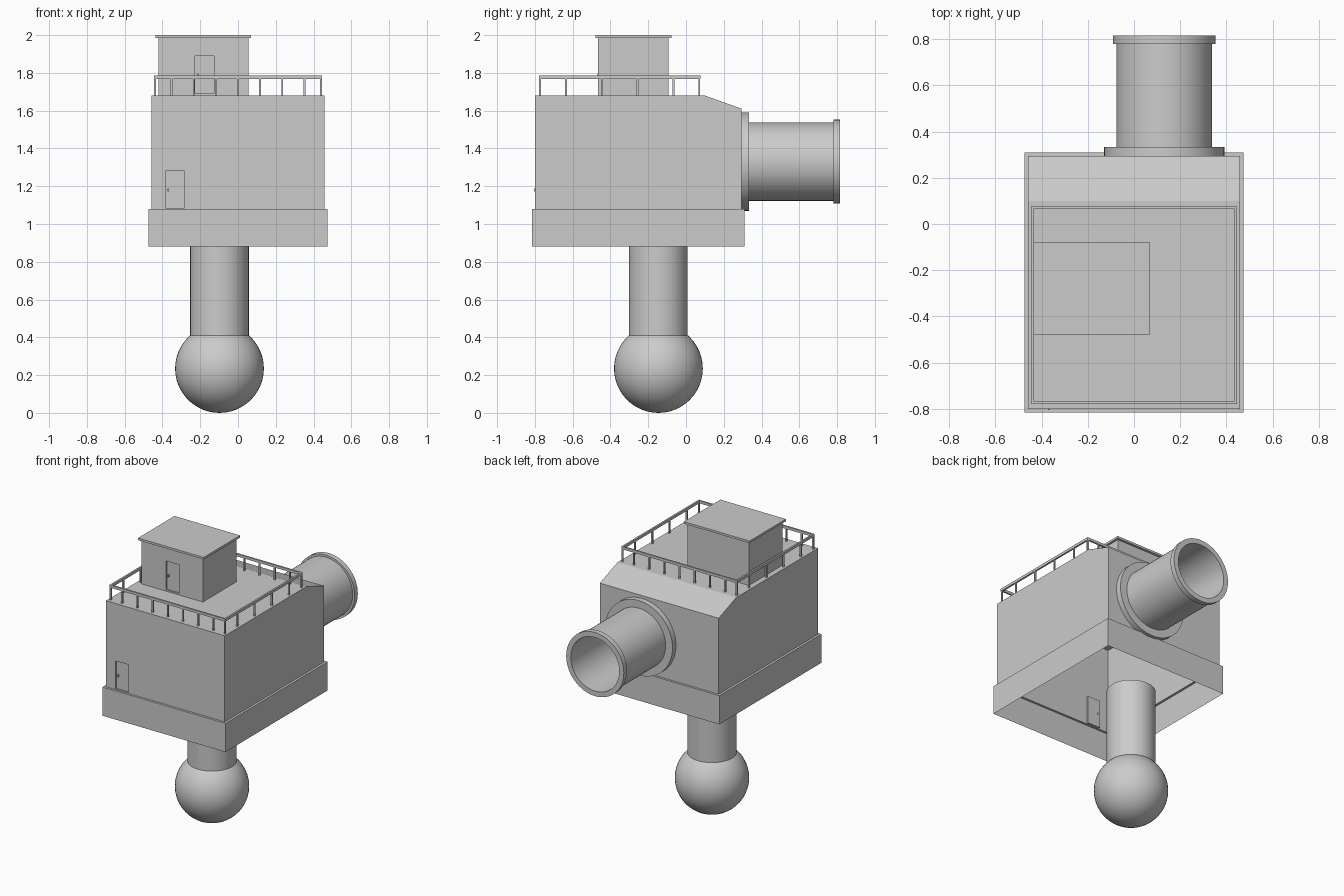
import bpy, bmesh, math
from mathutils import Vector

if "Cube" in bpy.data.objects:
    bpy.data.objects.remove(bpy.data.objects["Cube"])


def finish(name, bm, smooth=False, fix_normals=True):
    if fix_normals:
        bmesh.ops.recalc_face_normals(bm, faces=bm.faces[:])
    me = bpy.data.meshes.new(name)
    bm.to_mesh(me)
    bm.free()
    ob = bpy.data.objects.new(name, me)
    bpy.context.collection.objects.link(ob)
    if smooth:
        bpy.ops.object.select_all(action='DESELECT')
        ob.select_set(True)
        bpy.context.view_layer.objects.active = ob
        bpy.ops.object.shade_smooth_by_angle(angle=math.radians(35))
    return ob


def add_box(bm, lo, hi):
    lo, hi = Vector(lo), Vector(hi)
    res = bmesh.ops.create_cube(bm, size=1)
    for v in res['verts']:
        v.co = Vector((lo[i] + (v.co[i] + .5) * (hi[i] - lo[i]) for i in range(3)))


def prism(profile, x0, x1):
    """Closed solid from a y-z outline swept along x."""
    bm = bmesh.new()
    face = bm.faces.new([bm.verts.new((x0, y, z)) for y, z in profile])
    ext = bmesh.ops.extrude_face_region(bm, geom=[face], use_keep_orig=True)
    for v in [g for g in ext['geom'] if isinstance(g, bmesh.types.BMVert)]:
        v.co.x = x1
    bmesh.ops.recalc_face_normals(bm, faces=bm.faces[:])
    return bm


def remove_bottom(bm):
    bottom = [f for f in bm.faces if f.normal.z < -.9]
    bmesh.ops.delete(bm, geom=bottom, context='FACES')


def recess_door(bm, y, x0, x1, z0, z1, depth=.01):
    """Cut a door panel into the front wall and push it inward."""
    cuts = [((x0, 0, 0), (1, 0, 0)), ((x1, 0, 0), (1, 0, 0)),
            ((0, 0, z0), (0, 0, 1)), ((0, 0, z1), (0, 0, 1))]
    for co, no in cuts:
        bm.normal_update()
        front = [f for f in bm.faces if f.normal.y < -.9]
        geom = set(front)
        for f in front:
            geom.update(f.edges)
            geom.update(f.verts)
        bmesh.ops.bisect_plane(bm, geom=list(geom), plane_co=co, plane_no=no)
    mid = Vector(((x0 + x1) / 2, y, (z0 + z1) / 2))
    door = min(bm.faces, key=lambda f: (f.calc_center_median() - mid).length)
    ext = bmesh.ops.extrude_discrete_faces(bm, faces=[door])
    # discrete extrusion leaves only the moved panel and its side walls
    bmesh.ops.translate(bm, verts=ext['faces'][0].verts[:], vec=(0, depth, 0))


# main housing: open-bottomed shell with a sloped rear roof edge
bm = prism([(-.8, 1.08), (-.8, 1.68), (.1, 1.68), (.295, 1.61), (.295, 1.08)], -.458, .458)
remove_bottom(bm)
recess_door(bm, -.8, -.383, -.283, 1.085, 1.28)
finish("housing", bm, fix_normals=False)

# wider skirt: four walls plus a narrow ledge up to the housing
bm = bmesh.new()
rings = []
for hx, y0, y1, z in [(.474, -.815, .31, .88), (.474, -.815, .31, 1.08), (.458, -.8, .295, 1.08)]:
    rings.append([bm.verts.new(p) for p in
                  [(-hx, y0, z), (hx, y0, z), (hx, y1, z), (-hx, y1, z)]])
for a, b in zip(rings, rings[1:]):
    for i in range(4):
        j = (i + 1) % 4
        bm.faces.new([a[i], a[j], b[j], b[i]])
finish("skirt", bm, fix_normals=False)

# rooftop cabin with door and roof slab
bm = prism([(-.465, 1.68), (-.465, 1.985), (-.093, 1.985), (-.093, 1.68)], -.42, .055)
remove_bottom(bm)
recess_door(bm, -.465, -.228, -.128, 1.69, 1.89)
finish("cabin", bm, fix_normals=False)
bm = bmesh.new()
add_box(bm, (-.436, -.478, 1.985), (.07, -.077, 2))
finish("cabin_roof", bm)

# door handles
for name, x, y, z in [("housing_handle", -.368, -.8, 1.18), ("cabin_handle", -.213, -.465, 1.79)]:
    bm = bmesh.new()
    add_box(bm, (x - .004, y - .004, z - .008), (x + .004, y + .012, z + .008))
    finish(name, bm)

# railing: top bars and posts around the roof
RX, Y0, Y1, W = .44, -.772, .07, .006
bm = bmesh.new()
for y in (Y0, Y1):
    add_box(bm, (-RX - W, y - W, 1.767), (RX + W, y + W, 1.785))
for x in (-RX, RX):
    add_box(bm, (x - W, Y0 + W, 1.767), (x + W, Y1 - W, 1.785))
finish("rail_bars", bm)
bm = bmesh.new()
posts = [(x, y) for y in (Y0, Y1) for x in [-RX] + [.1172 * i for i in range(-3, 4)] + [RX]]
posts += [(x, -.351 + .19 * k) for x in (-RX, RX) for k in (-1.5, -.5, .5, 1.5)]
for x, y in posts:
    add_box(bm, (x - .005, y - .005, 1.68), (x + .005, y + .005, 1.767))
finish("rail_posts", bm)

# rear pipe: flanged hollow tube turned around the y direction
N, CX, CZ = 64, .131, 1.33
profile = [(.187, .295), (.26, .295), (.26, .333), (.207, .333), (.207, .78),
           (.222, .78), (.222, .815), (.187, .815)]
bm = bmesh.new()
loops = [[bm.verts.new((CX + r * math.cos(2 * math.pi * i / N), y,
                        CZ + r * math.sin(2 * math.pi * i / N))) for i in range(N)]
         for r, y in profile]
for a, b in zip(loops, loops[1:] + loops[:1]):
    for i in range(N):
        j = (i + 1) % N
        bm.faces.new([a[i], a[j], b[j], b[i]])
finish("rear_pipe", bm, smooth=True)

# support column and ball foot
bm = bmesh.new()
bmesh.ops.create_cone(bm, cap_ends=True, segments=48, radius1=.155, radius2=.155, depth=.545)
bmesh.ops.translate(bm, verts=bm.verts[:], vec=(-.098, -.146, .41 + .2725))
finish("column", bm, smooth=True)
bm = bmesh.new()
bmesh.ops.create_uvsphere(bm, u_segments=48, v_segments=24, radius=.235)
bmesh.ops.translate(bm, verts=bm.verts[:], vec=(-.098, -.146, .235))
finish("ball_foot", bm, smooth=True)
